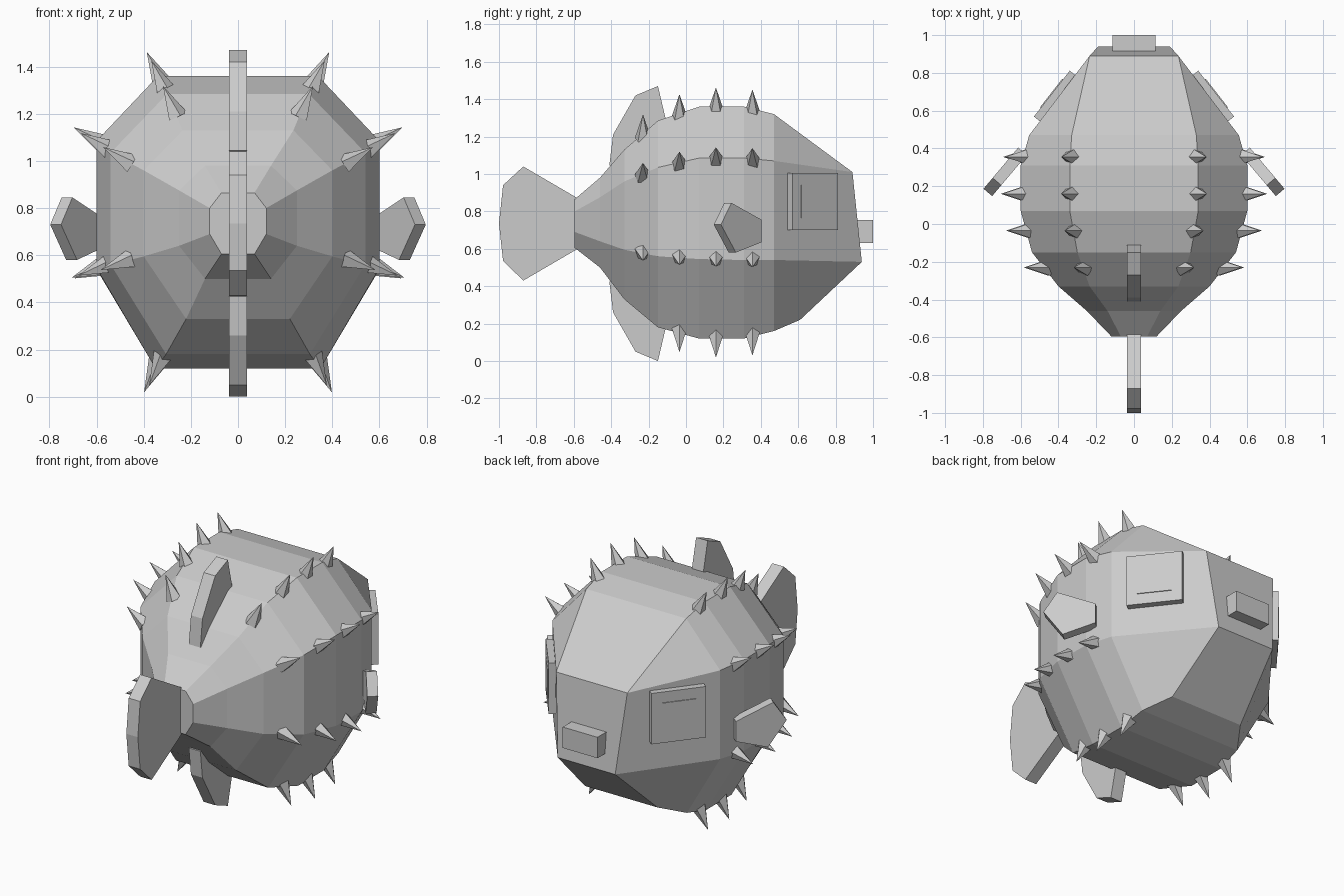
import bpy, bmesh
from mathutils import Vector, Matrix

if "Cube" in bpy.data.objects:
    bpy.data.objects.remove(bpy.data.objects["Cube"])

grey = bpy.data.materials.new("plain grey")
grey.diffuse_color = (0.6, 0.6, 0.6, 1)
grey.use_nodes = True
grey.node_tree.nodes["Principled BSDF"].inputs["Base Color"].default_value = grey.diffuse_color


def finish(bm, name):
    bmesh.ops.remove_doubles(bm, verts=bm.verts, dist=1e-5)
    bmesh.ops.recalc_face_normals(bm, faces=bm.faces)
    me = bpy.data.meshes.new(name)
    bm.to_mesh(me)
    bm.free()
    me.materials.append(grey)
    ob = bpy.data.objects.new(name, me)
    bpy.context.collection.objects.link(ob)
    return ob


def plate(name, outline, origin, u, v, n, thick):
    """Extruded flat outline; (a, b) maps to origin + a*u + b*v, centred along n."""
    bm = bmesh.new()
    o, u, v, n = Vector(origin), Vector(u), Vector(v), Vector(n).normalized()
    lo, hi = [[bm.verts.new(o + u * a + v * b + n * s * thick / 2) for a, b in outline] for s in (-1, 1)]
    bm.faces.new(lo)
    bm.faces.new(hi)
    k = len(outline)
    for i in range(k):
        j = (i + 1) % k
        bm.faces.new((lo[i], lo[j], hi[j], hi[i]))
    return finish(bm, name)


# Body: eight-sided rings; y, top x/z, side x, side upper z, side lower z, bottom x/z
RINGS = [
    (-0.595, .07, .865, .12, .80, .69, .07, .605),
    (-0.46, .14, .98, .25, .875, .64, .14, .50),
    (-0.33, .235, 1.13, .40, .96, .595, .22, .33),
    (-0.15, .30, 1.285, .54, 1.035, .56, .305, .18),
    (0.07, .34, 1.36, .60, 1.085, .545, .35, .12),
    (0.31, .34, 1.36, .60, 1.085, .54, .35, .12),
    (0.47, .33, 1.32, .555, 1.07, .54, .335, .16),
]


def half(r):
    y, xt, zt, xs, zu, zl, xb, zb = r
    return [Vector(p) for p in ((xt, y, zt), (xs, y, zu), (xs, y, zl), (xb, y, zb))]


halves = [half(r) for r in RINGS]
# Snout: upper ridges meet at the face corners, bottom ridge stops early
top, low, chin = Vector((.235, .89, 1.01)), Vector((.19, .94, .53)), Vector((.24, .61, .22))
halves.append([top, top, low, chin])

bm = bmesh.new()
loops = []
for h in halves:
    pts = h + [Vector((-p.x, p.y, p.z)) for p in reversed(h)]
    loops.append([bm.verts.new(p) for p in pts])
for k, (a, b) in enumerate(zip(loops, loops[1:])):
    last = k == len(loops) - 2
    for i in range(8):
        j = (i + 1) % 8
        if last and i in (0, 6):
            bm.faces.new((a[i], a[j], b[0] if i == 0 else b[7]))
        else:
            bm.faces.new((a[i], a[j], b[j], b[i]) if not (last and i in (1, 5)) else
                         ((a[1], a[2], b[2], b[0]) if i == 1 else (a[5], a[6], b[7], b[5])))
e = loops[-1]
bm.faces.new(loops[0])
bm.faces.new((e[0], e[2], e[5], e[7]))
bm.faces.new((e[2], e[3], e[4], e[5]))
finish(bm, "body")

# Tail, back and belly fins
Y, Z, X = (0, 1, 0), (0, 0, 1), (1, 0, 0)
plate("tail_fin", [(-.57, .865), (-.87, 1.04), (-.978, .94), (-1, .735), (-.978, .535), (-.87, .43), (-.57, .605)],
      (0, 0, 0), Y, Z, X, .076)
fin = [(-.15, .735), (-.27, .685), (-.39, .475), (-.41, .31), (-.33, .28), (-.11, .45), (-.11, .565)]
plate("back_fin", fin, (0, 0, .735), Y, Z, X, .076)
plate("belly_fin", [(a, -b) for a, b in fin], (0, 0, .735), Y, Z, X, .076)

# Mouth
plate("mouth", [(.88, .63), (1, .63), (1, .755), (.88, .755)], (0, 0, 0), Y, Z, X, .23)

for s, side in ((1, "right"), (-1, "left")):
    # Side fins, swept backwards
    plate(side + "_side_fin", [(0, .755), (.21, .845), (.285, .73), (.18, .58), (0, .635)],
          (s * .59, .385, 0), (s * .645, -.764, 0), Z, (s * .764, .645, 0), .06)
    # Square eyes: raised plate with a thin pupil on it
    n, u = Vector((s * .788, .616, 0)), (s * -.616, .788, 0)
    face = Vector((s * .435, .69, .853))
    sq = [(-1, -1), (1, -1), (1, 1), (-1, 1)]
    plate(side + "_eye", [(a * .154, b * .152) for a, b in sq], face - n * .03, u, Z, n, .06)
    plate(side + "_pupil", [(a * .096, b * .088) for a, b in sq], face + n * .001, u, Z, n, .008)


# Spikes along the four ridges of each side
def ridge_point(i, y):
    for a, b in zip(halves, halves[1:]):
        if a[i].y <= y <= b[i].y:
            return a[i].lerp(b[i], (y - a[i].y) / (b[i].y - a[i].y))


bm = bmesh.new()
dirs = [(.42, 0, .91), (.86, 0, .51), (.94, 0, -.34), (.43, 0, -.9)]
for i, d in enumerate(dirs):
    for y in (-.23, -.035, .16, .355):
        if i == 3 and y < -.1:
            continue
        p = ridge_point(i, y)
        for s in (1, -1):
            dv = Vector((s * d[0], 0, d[2])).normalized()
            c = Vector((s * p.x, y, p.z)) + dv * .04
            rot = dv.to_track_quat('Z', 'Y').to_matrix().to_4x4()
            bmesh.ops.create_cone(bm, cap_ends=True, segments=5, radius1=.046, radius2=0,
                                  depth=.145, matrix=Matrix.Translation(c) @ rot)
finish(bm, "spikes")
